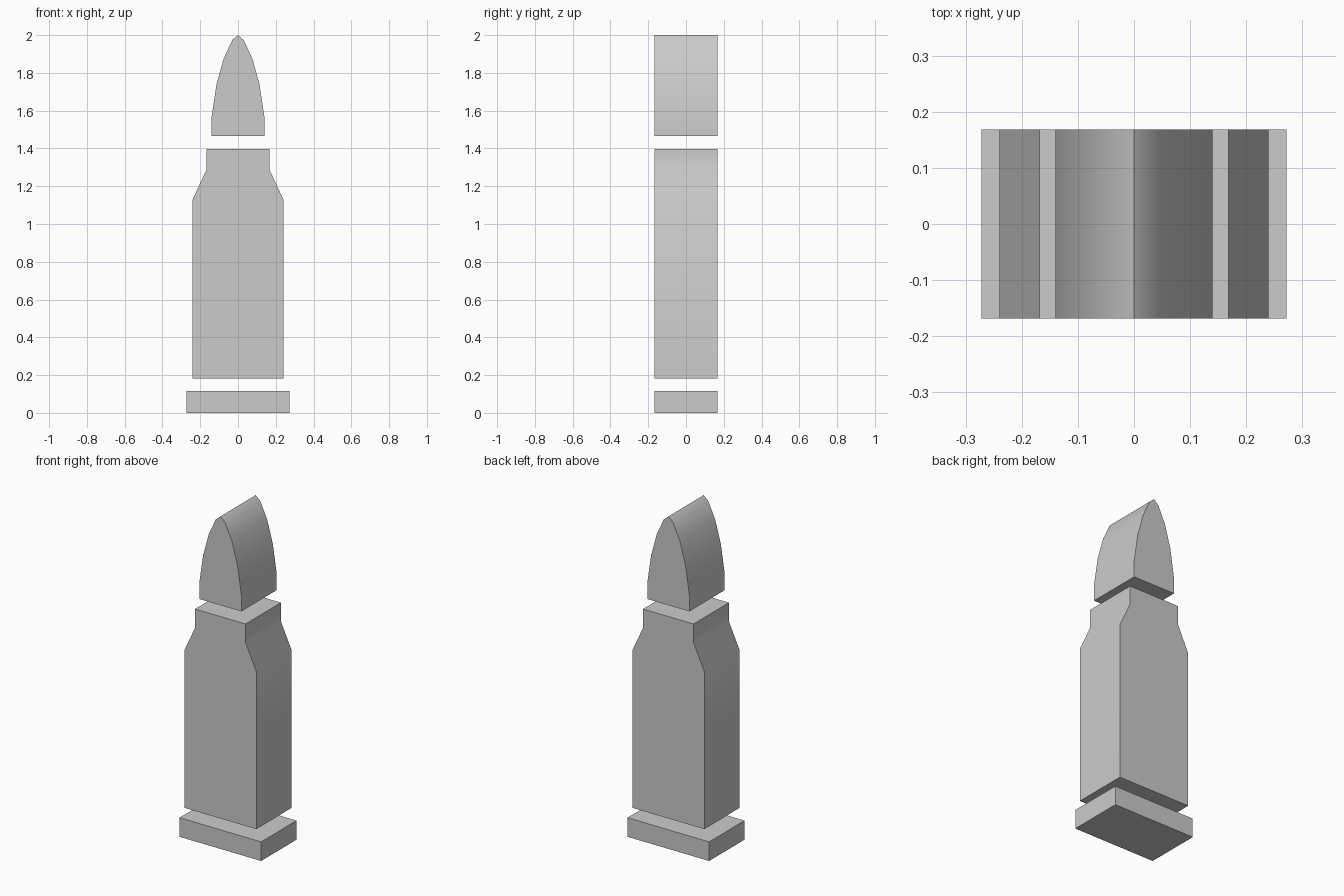
import bpy, bmesh, math

if "Cube" in bpy.data.objects:
    bpy.data.objects.remove(bpy.data.objects["Cube"])

HALF_DEPTH = 0.168


def extruded_part(name, right_side):
    """Mirror a right-hand (x, z) outline, listed bottom to top, and extrude it along y."""
    left_side = [(-x, z) for x, z in reversed(right_side) if x > 0]
    outline = right_side + left_side
    bm = bmesh.new()
    face = bm.faces.new([bm.verts.new((x, -HALF_DEPTH, z)) for x, z in outline])
    result = bmesh.ops.extrude_face_region(bm, geom=[face])
    verts = [g for g in result["geom"] if isinstance(g, bmesh.types.BMVert)]
    bmesh.ops.translate(bm, verts=verts, vec=(0, 2 * HALF_DEPTH, 0))
    bmesh.ops.recalc_face_normals(bm, faces=bm.faces)
    mesh = bpy.data.meshes.new(name)
    bm.to_mesh(mesh)
    bm.free()
    obj = bpy.data.objects.new(name, mesh)
    bpy.context.collection.objects.link(obj)
    # Smooth the curved sides, keep the outline edges sharp
    bpy.ops.object.select_all(action='DESELECT')
    obj.select_set(True)
    bpy.context.view_layer.objects.active = obj
    bpy.ops.object.shade_smooth_by_angle(angle=math.radians(30))
    return obj


# Flat rim at the bottom
extruded_part("base_rim", [(0.272, 0.0), (0.272, 0.115)])

# Case with sloped shoulder and neck
extruded_part("case", [(0.24, 0.183), (0.24, 1.13), (0.168, 1.285), (0.168, 1.398)])

# Pointed tip with curved sides
extruded_part("tip", [(0.14, 1.466), (0.14, 1.565), (0.114, 1.738),
                      (0.077, 1.873), (0.03, 1.974), (0.0, 2.0)])
